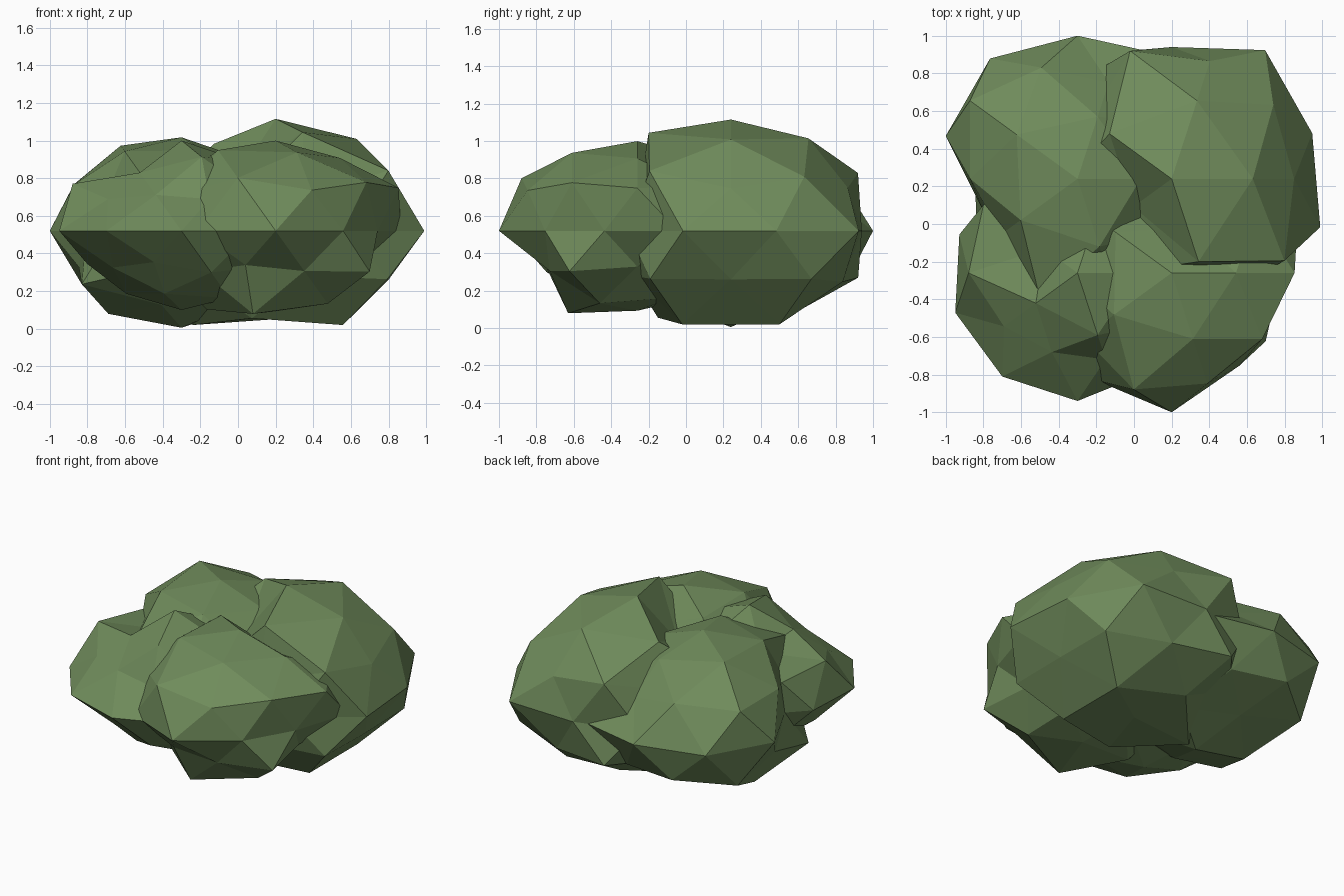
import bpy, bmesh, math

leaf = bpy.data.materials.new("leaf green")
leaf.diffuse_color = (0.16, 0.26, 0.105, 1.0)

# Rings of a twice-divided icosphere: name -> (height, first angle, step)
RINGS = {
    "top": (1.0, 0, 360), "crown": (0.851, 0, 72), "shoulder": (0.526, 36, 72),
    "upper": (0.447, 0, 72), "middle": (0.0, 18, 36), "lower": (-0.447, 36, 72),
    "skirt": (-0.526, 0, 72), "base": (-0.851, 36, 72), "bottom": (-1.0, 0, 360),
}
SQUASH = 0.7
CENTRE_Z = 0.52


def lobe(name, x, y, default, **radii):
    """Squashed icosphere whose rings are pushed in and out into a lumpy clump."""
    bm = bmesh.new()
    bmesh.ops.create_icosphere(bm, subdivisions=2, radius=1.0)
    for v in bm.verts:
        ring = min(RINGS, key=lambda k: abs(RINGS[k][0] - v.co.z))
        _, start, step = RINGS[ring]
        values = radii.get(ring, [default])
        angle = math.degrees(math.atan2(v.co.y, v.co.x))
        r = values[round((angle - start) / step) % len(values)] if len(values) > 1 else values[0]
        v.co *= r
        v.co.z *= SQUASH
        v.co.x += x
        v.co.y += y
        v.co.z += CENTRE_Z
    mesh = bpy.data.meshes.new(name)
    bm.to_mesh(mesh)
    bm.free()
    mesh.materials.append(leaf)
    obj = bpy.data.objects.new(name, mesh)
    bpy.context.collection.objects.link(obj)


# Four overlapping clumps of the bush
lobe("back_left_clump", -0.3, 0.24, 0.70,
     top=[0.71], crown=[0.64, 0.66, 0.76, 0.71, 0.72],
     shoulder=[0.60, 0.73, 0.67, 0.77, 0.58],
     upper=[0.62, 0.60, 0.79, 0.56, 0.65],
     middle=[0.65, 0.81, 0.76, 0.79, 0.736, 0.53, 0.60, 0.65, 0.65, 0.65],
     lower=[0.65, 0.75, 0.61, 0.65, 0.65],
     skirt=[0.65, 0.70, 0.77, 0.77, 0.65],
     base=[0.70, 0.62, 0.74, 0.66, 0.66], bottom=[0.735])

lobe("back_right_clump", 0.2, 0.24, 0.68,
     top=[0.85], crown=[0.82, 0.83, 0.775, 0.48, 0.88],
     shoulder=[0.785, 0.84, 0.65, 0.60, 0.87],
     upper=[0.727, 0.735, 0.60, 0.60, 0.58],
     middle=[0.785, 0.845, 0.70, 0.70, 0.60, 0.60, 0.60, 0.60, 0.68, 0.83],
     lower=[0.82, 0.80, 0.65, 0.65, 0.82],
     skirt=[0.705, 0.74, 0.70, 0.65, 0.65],
     base=[0.84, 0.72, 0.84, 0.78, 0.84], bottom=[0.67])

lobe("front_left_clump", -0.3, -0.26, 0.62,
     top=[0.685], crown=[0.62, 0.57, 0.42, 0.52, 0.66],
     shoulder=[0.60, 0.55, 0.68, 0.52, 0.55],
     upper=[0.60, 0.55, 0.69, 0.54, 0.54],
     middle=[0.6, 0.6, 0.6, 0.6, 0.66, 0.683, 0.68, 0.68, 0.65, 0.60],
     lower=[0.60, 0.60, 0.56, 0.53, 0.60],
     skirt=[0.60, 0.60, 0.60, 0.53, 0.60],
     base=[0.60, 0.60, 0.56, 0.56, 0.60], bottom=[0.60])

lobe("front_right_clump", 0.2, -0.26, 0.65,
     top=[0.685], crown=[0.65, 0.48, 0.70, 0.72, 0.70],
     shoulder=[0.65, 0.50, 0.65, 0.765, 0.70],
     upper=[0.73, 0.60, 0.65, 0.65, 0.69],
     middle=[0.70, 0.65, 0.65, 0.65, 0.65, 0.65, 0.70, 0.74, 0.61, 0.57],
     lower=[0.55, 0.60, 0.65, 0.58, 0.69],
     skirt=[0.52, 0.60, 0.65, 0.58, 0.58],
     base=[0.60, 0.60, 0.70, 0.74, 0.65], bottom=[0.61])
